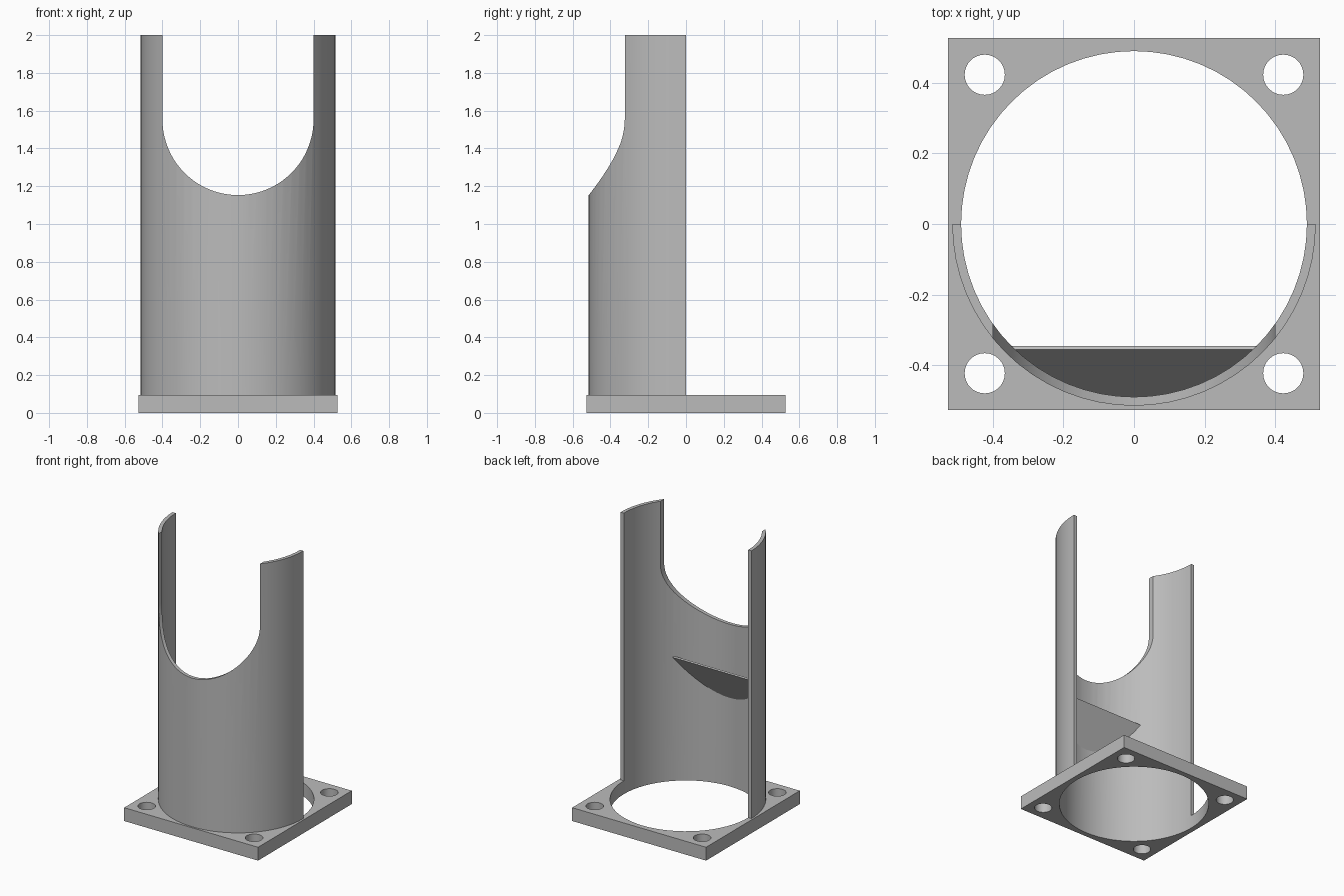
import bpy, bmesh
from math import pi, cos, sin, sqrt, radians

if "Cube" in bpy.data.objects:
    bpy.data.objects.remove(bpy.data.objects["Cube"], do_unlink=True)

R_OUT, R_IN = 0.515, 0.49
HALF, PLATE_H, TOP = 0.527, 0.095, 2.0
SEGMENTS = 64

grey = bpy.data.materials.new("plain_grey")
grey.use_nodes = True
GREY = (0.5, 0.5, 0.5, 1)
grey.diffuse_color = GREY
grey.node_tree.nodes["Principled BSDF"].inputs["Base Color"].default_value = GREY


def arc(radius, start, end, steps, cx=0, cy=0):
    """Points along a circular arc, both ends included."""
    angles = [start + (end - start) * i / steps for i in range(steps + 1)]
    return [(cx + radius * cos(a), cy + radius * sin(a)) for a in angles]


def prism(name, profile, low, high, axis="z"):
    """Extrude a closed 2D profile along one axis."""
    place = {"x": lambda u, v, w: (w, u, v),
             "y": lambda u, v, w: (u, w, v),
             "z": lambda u, v, w: (u, v, w)}[axis]
    bm = bmesh.new()
    face = bm.faces.new([bm.verts.new(place(u, v, low)) for u, v in profile])
    moved = bmesh.ops.extrude_face_region(bm, geom=[face])["geom"]
    shift = place(0, 0, high - low)
    bmesh.ops.translate(bm, vec=shift,
                        verts=[g for g in moved if isinstance(g, bmesh.types.BMVert)])
    bmesh.ops.recalc_face_normals(bm, faces=bm.faces)
    mesh = bpy.data.meshes.new(name)
    bm.to_mesh(mesh)
    bm.free()
    mesh.materials.append(grey)
    obj = bpy.data.objects.new(name, mesh)
    bpy.context.collection.objects.link(obj)
    return obj


def activate(obj):
    bpy.ops.object.select_all(action="DESELECT")
    obj.select_set(True)
    bpy.context.view_layer.objects.active = obj


def combine(obj, tool, operation="DIFFERENCE"):
    """Apply a boolean and discard the tool."""
    mod = obj.modifiers.new("cut", "BOOLEAN")
    mod.object, mod.operation, mod.solver = tool, operation, "EXACT"
    activate(obj)
    bpy.ops.object.modifier_apply(modifier=mod.name)
    bpy.data.objects.remove(tool, do_unlink=True)


def circle(radius, steps, cx=0, cy=0):
    return arc(radius, 0, 2 * pi, steps, cx, cy)[:-1]


# Square base plate with a central bore and four bolt holes
base = prism("base_plate", [(-HALF, -HALF), (HALF, -HALF), (HALF, HALF), (-HALF, HALF)],
             0, PLATE_H)
combine(base, prism("bore", circle(R_IN, SEGMENTS), -0.1, 0.3))
for sx in (-1, 1):
    for sy in (-1, 1):
        combine(base, prism("bolt_hole", circle(0.057, 32, sx * 0.423, sy * 0.423), -0.1, 0.3))

# Half tube, open at the back
half_ring = arc(R_OUT, pi, 2 * pi, SEGMENTS // 2) + arc(R_IN, 2 * pi, pi, SEGMENTS // 2)
tube = prism("half_tube", half_ring, PLATE_H, TOP)

# Round-bottomed slot in the front of the tube
slot = arc(0.4, pi, 2 * pi, 40, 0, 1.553) + [(0.4, TOP + 0.2), (-0.4, TOP + 0.2)]
combine(tube, prism("slot", slot, -0.7, 0.1, "y"))

# Thin sloping shelf rising from the inner wall
slope, thick, length = radians(60), 0.0115, 0.35
tip_y, tip_z = -0.345, 0.88
dy, dz = length * cos(slope), length * sin(slope)
ny, nz = thick * sin(slope), thick * cos(slope)
strip = [(tip_y, tip_z), (tip_y - ny, tip_z + nz),
         (tip_y - ny - dy, tip_z + nz - dz), (tip_y - dy, tip_z - dz)]
shelf = prism("sloping_shelf", strip, -0.6, 0.6, "x")
combine(shelf, prism("shelf_limit", circle(0.5, SEGMENTS), 0.2, 1.2), "INTERSECT")

for part in (base, tube, shelf):
    activate(part)
    bpy.ops.object.shade_smooth_by_angle(angle=radians(30))
